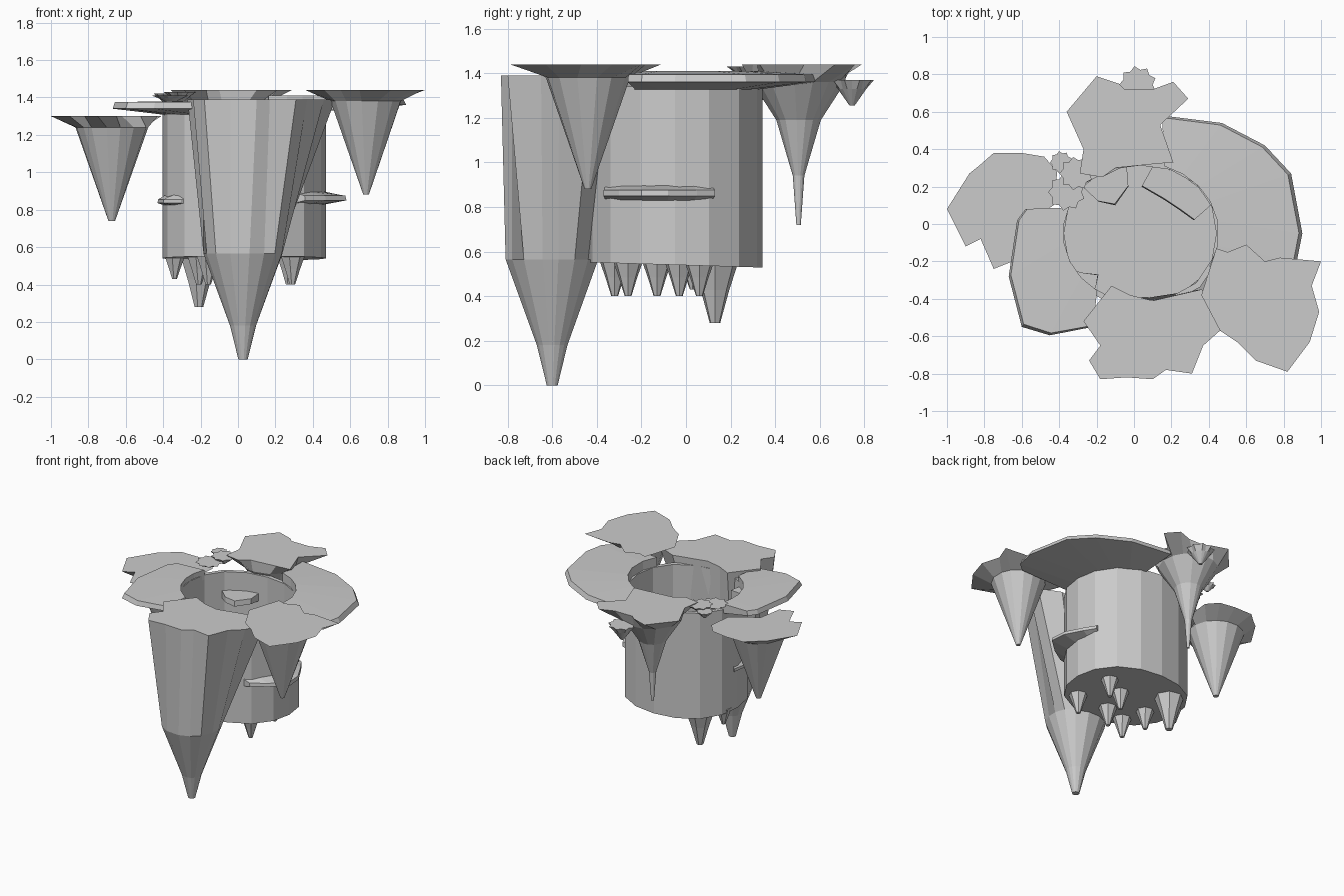
import bpy, bmesh, math
from math import sin, cos, atan2, tau


def finish(name, bm):
    bmesh.ops.recalc_face_normals(bm, faces=bm.faces)
    me = bpy.data.meshes.new(name)
    bm.to_mesh(me)
    bm.free()
    ob = bpy.data.objects.new(name, me)
    bpy.context.collection.objects.link(ob)
    return ob


def loft(name, rings):
    """Skin closed rings of equal length and cap both ends."""
    bm = bmesh.new()
    vs = [[bm.verts.new(p) for p in r] for r in rings]
    n = len(vs[0])
    for a, b in zip(vs, vs[1:]):
        for i in range(n):
            j = (i + 1) % n
            bm.faces.new((a[i], a[j], b[j], b[i]))
    bm.faces.new(vs[0])
    bm.faces.new(vs[-1])
    return finish(name, bm)


def circle(cx, cy, z, rx, ry=None, n=16, bulge=0.0):
    """Ellipse ring; bulge pushes the diagonals outward."""
    pts = []
    for i in range(n):
        a = tau * i / n
        k = 1 + bulge * sin(2 * a) ** 2
        pts.append((cx + rx * k * cos(a), cy + (ry or rx) * k * sin(a), z))
    return pts


def island(name, outline, z, centre, levels):
    """Ragged flat top narrowing through round levels (z, radius) to a tip."""
    cx, cy = centre
    pts = sorted(outline, key=lambda p: atan2(p[1] - cy, p[0] - cx))
    n = len(pts)
    ang = [atan2(y - cy, x - cx) for x, y in pts]
    off = sum(a - tau * i / n for i, a in enumerate(ang)) / n
    mix = [0.4 * a + 0.6 * (off + tau * i / n) for i, a in enumerate(ang)]
    rings = [[(x, y, z) for x, y in pts]]
    for lz, r in levels:
        rings.append([(cx + r * cos(a), cy + r * sin(a), lz) for a in mix])
    return loft(name, rings)


def ledge(name, outer, inner, zs):
    """Crescent shelf; zs = inner top, outer top, outer bottom, inner bottom."""
    it, ot, ob, ib = zs
    rings = []
    for (ox, oy), (ix, iy) in zip(outer, inner):
        # upper outer edge is pulled in a little so the side is bevelled
        ux, uy = ox + (ix - ox) * 0.04, oy + (iy - oy) * 0.04
        rings.append([(ix, iy, it), (ux, uy, ot), (ox, oy, ob), (ix, iy, ib)])
    return loft(name, rings)


CX, CY, RX, RY = 0.033, -0.05, 0.437, 0.393


def rim(deg, s=1.0):
    a = math.radians(deg)
    return (CX + RX * s * cos(a), CY + RY * s * sin(a))


# Hollow rock drum with floor, slightly tilted underside
drum = loft("rock_drum", [
    circle(CX, CY, z, RX - t, RY - t, bulge=0.035)
    for z, t in ((0.54, 0), (1.34, 0), (1.34, 0.03), (0.58, 0.03))])
for v in drum.data.vertices:
    if v.co.z < 0.56:
        v.co.z += 0.03 * (CY - v.co.y)

# Four large floating islands
island("front_island", [
    (-0.12, -0.33), (-0.27, -0.52), (-0.18, -0.65), (-0.24, -0.73), (-0.18, -0.83), (-0.04, -0.82),
    (0.1, -0.83), (0.17, -0.78), (0.31, -0.80), (0.37, -0.65), (0.46, -0.57), (0.52, -0.42),
    (0.36, -0.35), (0.1, -0.41), (-0.02, -0.38)],
    1.39, (0.027, -0.6), [(0.565, 0.212), (0.18, 0.07), (0, 0.025)])
island("right_island", [
    (0.44, -0.13), (0.5, -0.15), (0.6, -0.11), (0.7, -0.2), (0.78, -0.18), (1.0, -0.2),
    (0.95, -0.33), (0.99, -0.47), (0.94, -0.63), (0.82, -0.79), (0.65, -0.73), (0.55, -0.63),
    (0.46, -0.57), (0.36, -0.38)],
    1.44, (0.685, -0.44), [(1.38, 0.19), (0.88, 0.015)])
island("left_island", [
    (-1, 0.08), (-0.88, 0.27), (-0.83, 0.31), (-0.75, 0.38), (-0.6, 0.38), (-0.48, 0.36),
    (-0.41, 0.28), (-0.43, 0.1), (-0.52, 0.04), (-0.62, -0.02), (-0.65, -0.2), (-0.75, -0.24),
    (-0.82, -0.08), (-0.9, -0.12), (-0.95, -0.02)],
    1.30, (-0.675, 0.085), [(1.24, 0.195), (0.74, 0.018)])
island("back_island", [
    (-0.2, 0.79), (-0.08, 0.75), (-0.05, 0.72), (0.1, 0.72), (0.21, 0.76), (0.29, 0.67),
    (0.14, 0.53), (0.21, 0.33), (0.1, 0.32), (-0.1, 0.30), (-0.17, 0.25), (-0.29, 0.27),
    (-0.27, 0.4), (-0.36, 0.6)],
    1.44, (-0.07, 0.505), [(1.36, 0.21), (1.19, 0.1), (0.94, 0.026), (0.72, 0.01)])

# Small ragged islets
islets = [(0.02, 0.745, 1.37, 0.1, 0.115), (-0.36, 0.17, 1.41, 0.1, 0.04),
          (-0.31, 0.27, 1.43, 0.09, 0.06), (-0.39, 0.33, 1.42, 0.06, 0.05)]
for k, (x, y, z, r, d) in enumerate(islets):
    n = 18
    ragged = [(x + r * (1 if i % 2 else 0.8) * cos(tau * i / n),
               y + r * (1 if i % 2 else 0.8) * sin(tau * i / n)) for i in range(n)]
    island(f"islet_{k + 1}", ragged, z, (x, y), [(z - d * 0.35, r * 0.65), (z - d, r * 0.12)])

# Crescent terraces around the drum top
ledge("right_terrace",
      [(0.15, 0.58), (0.47, 0.54), (0.7, 0.42), (0.84, 0.27), (0.9, -0.05), (0.87, -0.2), (0.8, -0.26)],
      [rim(a, 0.96) for a in (72, 57, 42, 27, 10, -10, -28)], (1.41, 1.395, 1.36, 1.325))
ledge("left_terrace",
      [(-0.58, 0.08), (-0.625, 0.02), (-0.67, -0.28), (-0.6, -0.55), (-0.45, -0.595), (-0.22, -0.55)],
      [rim(a, 0.94) for a in (158, 172, 188, 204, 220, 236)], (1.38, 1.375, 1.34, 1.305))

# Narrow shelves outside the drum
ledge("right_shelf",
      [(0.36, -0.37), (0.47, -0.3), (0.58, -0.2), (0.57, -0.08), (0.5, 0.05), (0.45, 0.13)],
      [rim(a, 0.95) for a in (-56, -40, -22, -5, 12, 26)], (0.9, 0.875, 0.85, 0.825))
ledge("left_shelf",
      [(-0.3, -0.33), (-0.4, -0.26), (-0.43, -0.12), (-0.41, 0)],
      [rim(a, 0.95) for a in (228, 212, 194, 176)], (0.89, 0.855, 0.835, 0.82))

# Shelves inside the drum
ledge("inner_back_shelf", [(0.04, 0.2), (0.16, 0.13), (0.25, 0.07), (0.32, 0.02)],
      [rim(a, 0.95) for a in (80, 60, 42, 24)], (1.1, 1.1, 1.07, 1.04))
ledge("inner_left_shelf", [(-0.19, 0.12), (-0.1, 0.1), (-0.03, 0.2)],
      [rim(a, 0.95) for a in (138, 122, 100)], (1.2, 1.2, 1.16, 1.14))
ledge("inner_front_shelf", [(-0.28, -0.26), (-0.19, -0.27), (-0.2, -0.32)],
      [rim(a, 0.95) for a in (212, 224, 234)], (1.3, 1.3, 1.22, 1.2))

# Stalactites under the drum: x, y, tip height, radius
spikes = [(-0.21, 0.13, 0.28, 0.11), (0.29, -0.26, 0.4, 0.07), (-0.34, 0.03, 0.43, 0.06),
          (0.27, 0.06, 0.4, 0.07), (0.1, -0.03, 0.4, 0.07), (-0.21, -0.13, 0.4, 0.07),
          (0.02, -0.26, 0.4, 0.07), (-0.16, -0.32, 0.4, 0.07)]
for k, (x, y, tip, r) in enumerate(spikes):
    mid = 0.55 - (0.55 - tip) * 0.45
    loft(f"stalactite_{k + 1}", [circle(x, y, 0.56, r, n=7), circle(x, y, mid, r * 0.6, n=7),
                                 circle(x, y, tip, r * 0.22, n=7)])
